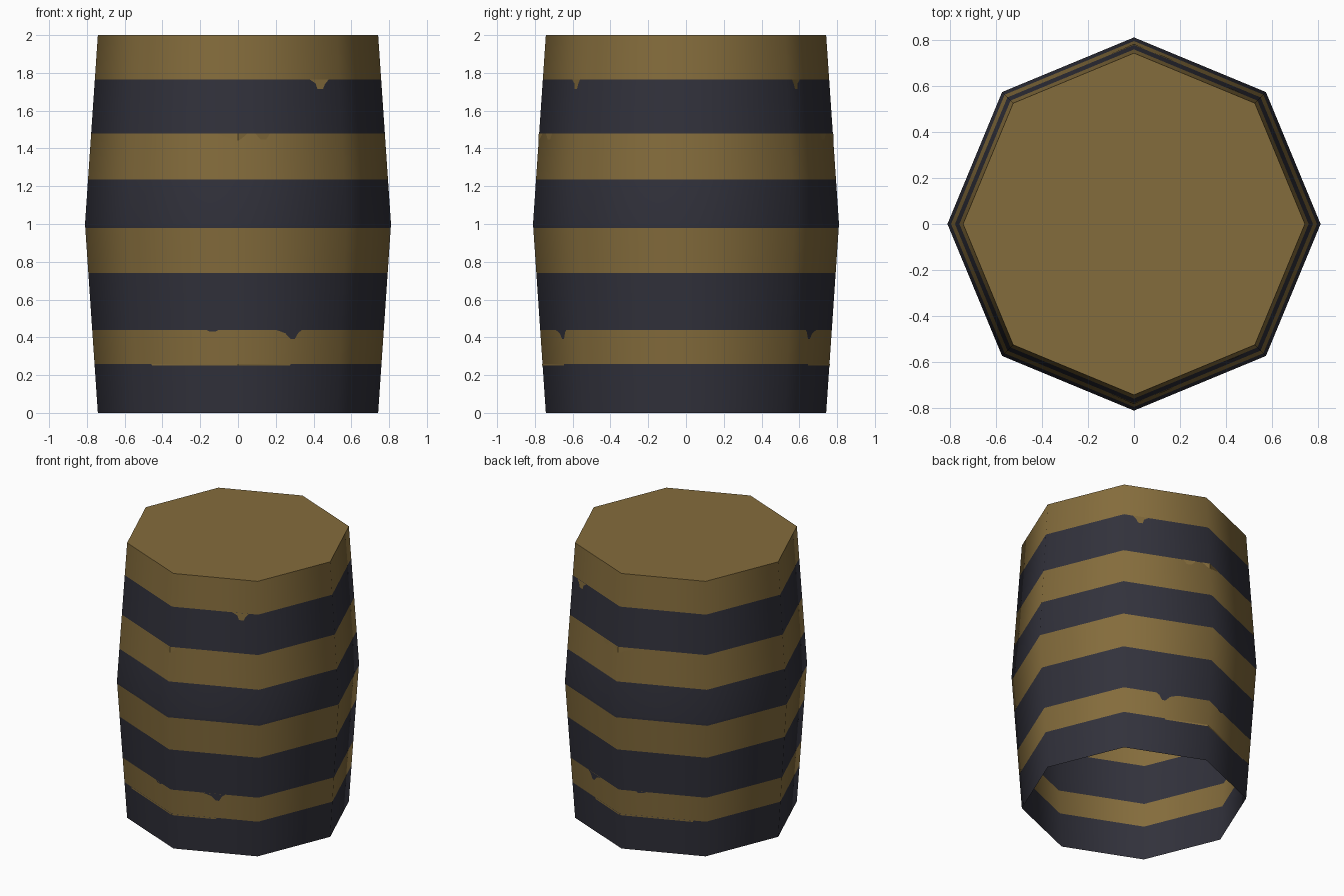
import bpy, bmesh, math

if "Cube" in bpy.data.objects:
    bpy.data.objects.remove(bpy.data.objects["Cube"])

SIDES = 8
R_END, R_MID = 0.742, 0.81


def radius(z):
    return R_MID - (R_MID - R_END) * abs(z - 1.0)


def material(name, rgb):
    m = bpy.data.materials.new(name)
    m.diffuse_color = (*rgb, 1.0)
    m.use_nodes = True
    m.node_tree.nodes["Principled BSDF"].inputs["Base Color"].default_value = m.diffuse_color
    return m


gold = material("tan wood", (0.231, 0.150, 0.045))
dark = material("dark metal", (0.031, 0.031, 0.044))


def finish(bm, name):
    mesh = bpy.data.meshes.new(name)
    bm.to_mesh(mesh)
    bm.free()
    mesh.materials.append(gold)
    mesh.materials.append(dark)
    ob = bpy.data.objects.new(name, mesh)
    bpy.context.collection.objects.link(ob)
    return ob


# Barrel body: open underneath, closed on top, bands coloured by height
# (ring height, material of the band above it)
rings = [(0, 1), (0.26, 0), (0.44, 1), (0.74, 0), (0.98, 1), (1.0, 1),
         (1.235, 0), (1.48, 1), (1.765, 0), (2.0, 0)]
bm = bmesh.new()
loops = []
for z, _ in rings:
    r = radius(z)
    loops.append([bm.verts.new((r * math.cos(i * math.tau / SIDES),
                                r * math.sin(i * math.tau / SIDES), z))
                  for i in range(SIDES)])
for (lo, hi), (_, mat) in zip(zip(loops, loops[1:]), rings):
    for i in range(SIDES):
        j = (i + 1) % SIDES
        bm.faces.new((lo[i], lo[j], hi[j], hi[i])).material_index = mat
bm.faces.new(loops[-1])
barrel = finish(bm, "barrel")
bpy.context.view_layer.objects.active = barrel
barrel.select_set(True)
bpy.ops.object.shade_smooth_by_angle(angle=math.radians(60))

# Ragged band edges: thin plates on the front, mirrored to the back
# (top height, material, [(x, depth below the edge), ...])
drips = [
    (1.765, 0, [(0.38, 0), (0.41, 0.02), (0.42, 0.05), (0.45, 0.05), (0.46, 0.025), (0.48, 0)]),
    (1.48, 0, [(-0.11, 0), (-0.08, 0.015), (-0.04, 0.025), (-0.02, 0.036),
               (0, 0.04), (0.02, 0.028), (0.05, 0)]),
    (1.48, 0, [(0.09, 0), (0.12, 0.032), (0.15, 0.032), (0.17, 0)]),
    (0.44, 1, [(-0.17, 0), (-0.15, 0.01), (-0.12, 0.01), (-0.10, 0)]),
    (0.44, 1, [(0.20, 0), (0.25, 0.018), (0.28, 0.05), (0.30, 0.05), (0.32, 0.015), (0.34, 0)]),
    (0.26, 0, [(-0.46, 0), (-0.455, 0.01), (0, 0.01), (0.275, 0.01), (0.28, 0)]),
]
slope = math.tan(math.radians(22.5))


def on_side(x, z, side):
    return (x, side * (radius(z) + 0.002 - slope * abs(x)), z)


bm = bmesh.new()
for top, mat, outline in drips:
    for side in (-1, 1):
        for (xa, da), (xb, db) in zip(outline, outline[1:]):
            pts = [(xa, top - da), (xb, top - db), (xb, top), (xa, top)]
            pts = list(dict.fromkeys(pts))
            if side > 0:
                pts.reverse()
            f = bm.faces.new([bm.verts.new(on_side(x, z, side)) for x, z in pts])
            f.material_index = mat
finish(bm, "band_edge_drips")
